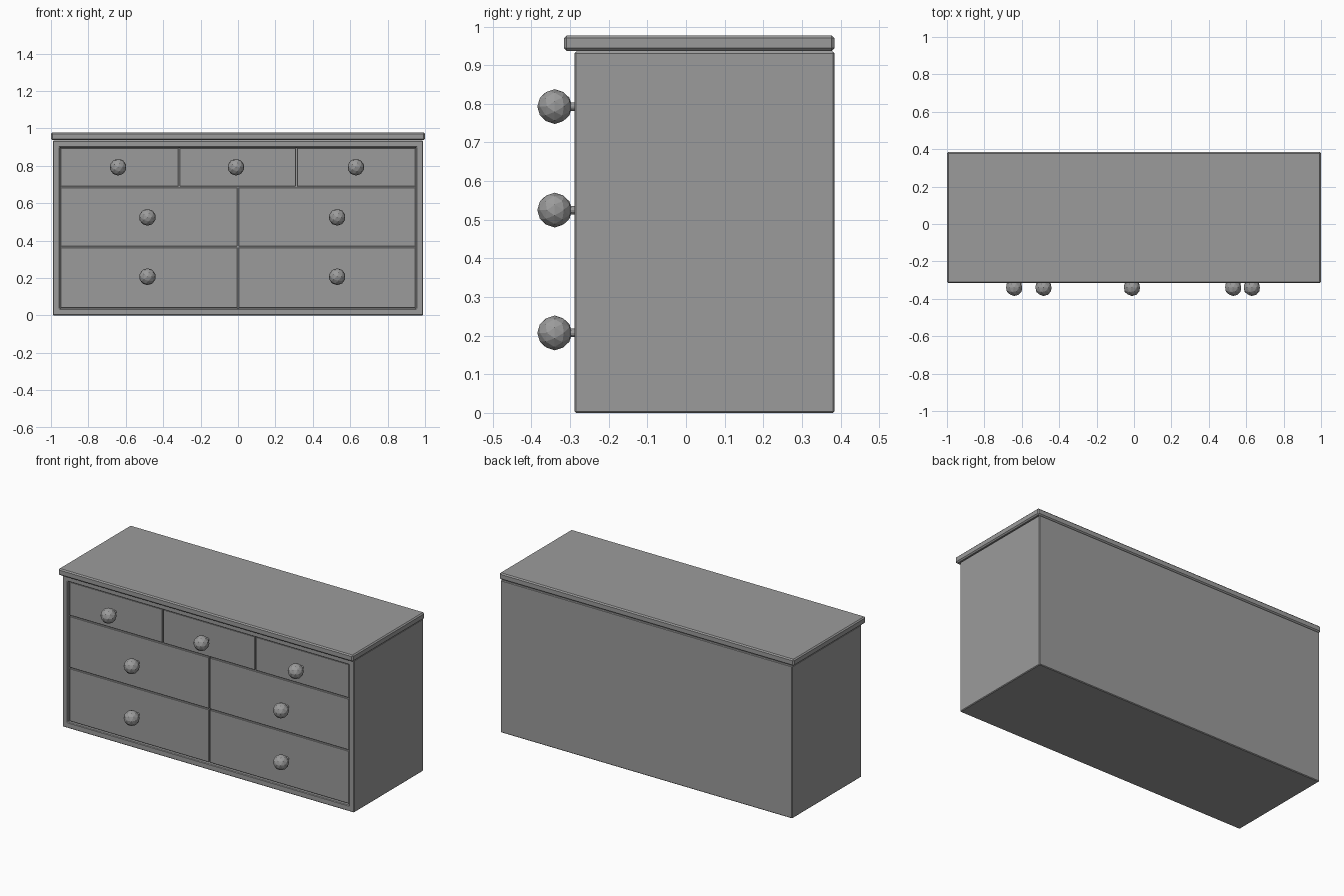
import bpy, bmesh
from math import pi
from mathutils import Vector

if "Cube" in bpy.data.objects:
    bpy.data.objects.remove(bpy.data.objects["Cube"])

# Dark grey finish shared by every part
grey = bpy.data.materials.new("dark_grey")
grey.diffuse_color = (0.33, 0.33, 0.33, 1)
grey.use_nodes = True
grey.node_tree.nodes["Principled BSDF"].inputs["Base Color"].default_value = grey.diffuse_color


def finish(name, bm, bevel=0.0):
    mesh = bpy.data.meshes.new(name)
    bmesh.ops.recalc_face_normals(bm, faces=bm.faces)
    bm.to_mesh(mesh)
    bm.free()
    mesh.materials.append(grey)
    ob = bpy.data.objects.new(name, mesh)
    bpy.context.collection.objects.link(ob)
    if bevel:
        mod = ob.modifiers.new("Bevel", "BEVEL")
        mod.width, mod.segments = bevel, 1
        mod.limit_method = "ANGLE"
    return ob


def box_mesh(lo, hi):
    bm = bmesh.new()
    bmesh.ops.create_cube(bm, size=1)
    lo, hi = Vector(lo), Vector(hi)
    for v in bm.verts:
        v.co = (lo + hi) / 2 + v.co * (hi - lo)
    return bm


# Carcass: solid box with a shallow opening set into the front
body = box_mesh((-0.99, -0.289, 0), (0.99, 0.384, 0.935))
body.normal_update()
front = min(body.faces, key=lambda f: f.calc_center_median().y)
bmesh.ops.inset_region(body, faces=[front], thickness=0.036,
                       use_boundary=True, use_even_offset=True)
inner = bmesh.ops.extrude_discrete_faces(body, faces=[front])["faces"][0]
bmesh.ops.translate(body, verts=inner.verts, vec=(0, 0.06, 0))
finish("carcass", body, 0.004)

# Overhanging top board
finish("top_board", box_mesh((-1, -0.316, 0.937), (1, 0.384, 0.977)), 0.007)


def knob(name, x, z):
    # Faceted ball
    bm = bmesh.new()
    bmesh.ops.create_icosphere(bm, subdivisions=2, radius=0.045)
    ball = finish(name, bm)
    ball.location = (x, -0.340, z)
    ball.rotation_euler.x = pi / 2
    # Short stem into the drawer front
    bm = bmesh.new()
    bmesh.ops.create_cone(bm, cap_ends=True, segments=12,
                          radius1=0.011, radius2=0.011, depth=0.05)
    stem = finish(name + "_stem", bm)
    stem.location = (x, -0.29, z)
    stem.rotation_euler.x = pi / 2


# Drawer rows: bottom, top, divider positions, knob positions, knob height
GAP = 0.003
EDGE = 0.952
rows = [
    ("top", 0.687, 0.898, [-0.315, 0.312], [-0.641, -0.011, 0.630], 0.793),
    ("middle", 0.367, 0.687, [0.0], [-0.484, 0.530], 0.525),
    ("bottom", 0.038, 0.367, [0.0], [-0.484, 0.530], 0.207),
]
for row, z0, z1, dividers, knobs, kz in rows:
    xs = [-EDGE] + dividers + [EDGE]
    for i, kx in enumerate(knobs):
        bm = box_mesh((xs[i] + GAP, -0.279, z0 + GAP),
                      (xs[i + 1] - GAP, -0.231, z1 - GAP))
        finish(f"{row}_drawer_{i + 1}", bm, 0.002)
        knob(f"{row}_knob_{i + 1}", kx, kz)
